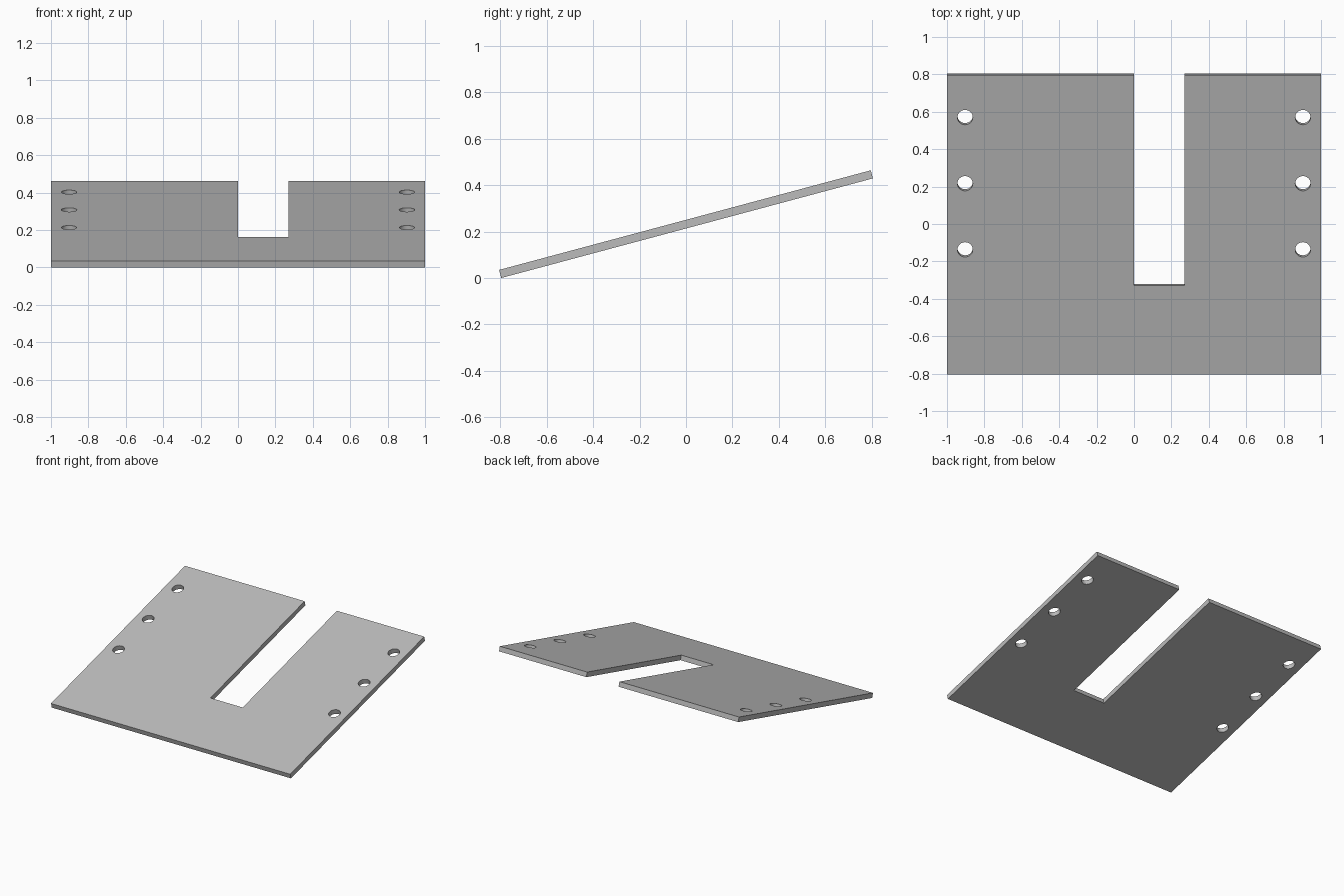
import bpy, bmesh
from math import radians, sin, cos, pi

cube = bpy.data.objects.get("Cube")
if cube:
    bpy.data.objects.remove(cube, do_unlink=True)

TILT = radians(15)
LENGTH, THICK = 1.657, 0.036
SLOT_LEFT, SLOT_RIGHT, SLOT_END = 0.0, 0.27, -0.336
HOLE_X, HOLE_R, HOLE_SIDES = 0.903, 0.041, 48
HOLE_ROWS = (-0.137, 0.229, 0.595)

# Flat grey material
grey = bpy.data.materials.new("plain_grey")
grey.use_nodes = True
colour = (0.5, 0.5, 0.5, 1)
grey.diffuse_color = colour
grey.node_tree.nodes["Principled BSDF"].inputs["Base Color"].default_value = colour

# Plate profile: slotted outline with mirrored rows of round holes
profile = bpy.data.curves.new("plate_profile", "CURVE")
profile.dimensions = "2D"
profile.fill_mode = "BOTH"
profile.extrude = THICK / 2


def add_loop(points):
    spline = profile.splines.new("POLY")
    spline.points.add(len(points) - 1)
    for target, (x, y) in zip(spline.points, points):
        target.co = (x, y, 0, 1)
    spline.use_cyclic_u = True


half = LENGTH / 2
add_loop([(-1, -half), (1, -half), (1, half), (SLOT_RIGHT, half),
          (SLOT_RIGHT, SLOT_END), (SLOT_LEFT, SLOT_END),
          (SLOT_LEFT, half), (-1, half)])

for side in (-1, 1):
    for row in HOLE_ROWS:
        angles = [2 * pi * i / HOLE_SIDES for i in range(HOLE_SIDES)]
        add_loop([(side * HOLE_X + HOLE_R * cos(a), row + HOLE_R * sin(a))
                  for a in angles])

plate = bpy.data.objects.new("slotted_plate", profile)
bpy.context.collection.objects.link(plate)
bpy.ops.object.select_all(action="DESELECT")
plate.select_set(True)
bpy.context.view_layer.objects.active = plate
bpy.ops.object.convert(target="MESH")
plate = bpy.context.object

# Weld caps to walls
bm = bmesh.new()
bm.from_mesh(plate.data)
bmesh.ops.remove_doubles(bm, verts=bm.verts, dist=0.0001)
bmesh.ops.recalc_face_normals(bm, faces=bm.faces)
bm.to_mesh(plate.data)
bm.free()

plate.data.materials.clear()
plate.data.materials.append(grey)

# Tilt the plate so its front edge rests on the ground
plate.rotation_euler.x = TILT
plate.location.z = (LENGTH * sin(TILT) + THICK * cos(TILT)) / 2
bpy.ops.object.shade_smooth_by_angle(angle=radians(30))
